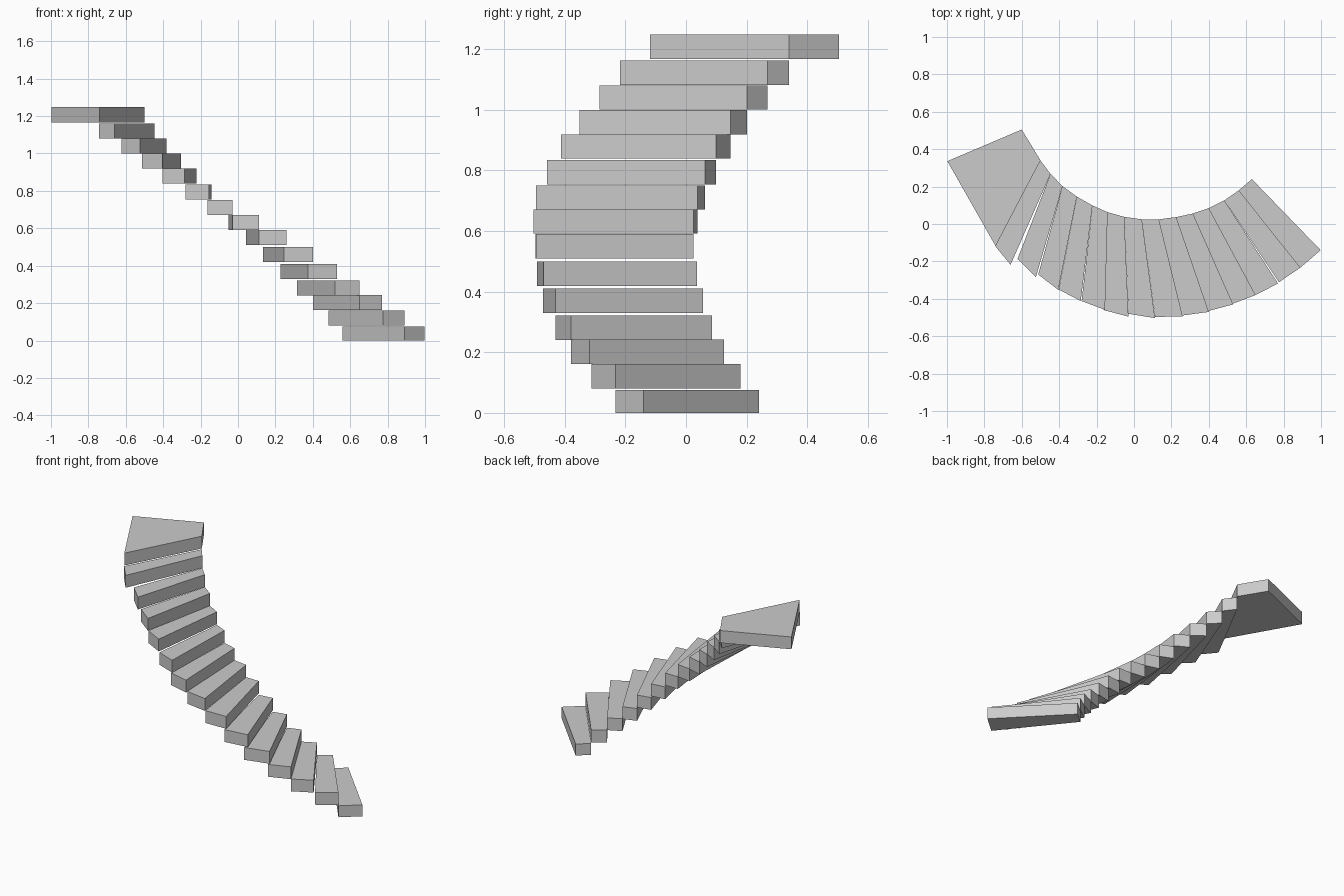
import bpy
import bmesh

# Plan curve of the inner edge: neighbouring treads share these points
INNER = [(0.63, 0.24), (0.56, 0.18), (0.483, 0.126), (0.40, 0.085), (0.315, 0.056),
         (0.226, 0.037), (0.133, 0.025), (0.042, 0.025), (-0.052, 0.038), (-0.141, 0.063),
         (-0.222, 0.099), (-0.305, 0.146), (-0.382, 0.202), (-0.446, 0.268),
         (-0.50, 0.34), (-0.60, 0.505)]

# Outer edge of each tread: leading corner, trailing corner
OUTER = [((0.998, -0.14), (0.89, -0.233)), ((0.89, -0.233), (0.775, -0.311)),
         ((0.77, -0.318), (0.65, -0.38)), ((0.65, -0.38), (0.518, -0.43)),
         ((0.53, -0.43), (0.375, -0.471)), ((0.40, -0.47), (0.245, -0.491)),
         ((0.26, -0.494), (0.112, -0.497)), ((0.112, -0.503), (-0.03, -0.48)),
         ((-0.03, -0.495), (-0.163, -0.46)), ((-0.155, -0.459), (-0.28, -0.412)),
         ((-0.285, -0.412), (-0.403, -0.35)), ((-0.405, -0.352), (-0.512, -0.27)),
         ((-0.525, -0.285), (-0.623, -0.187)), ((-0.66, -0.218), (-0.742, -0.118)),
         ((-0.74, -0.118), (-0.998, 0.336))]

# Underside height of each tread
BASE = [0.0, 0.081, 0.162, 0.241, 0.329, 0.419, 0.51, 0.591,
        0.67, 0.753, 0.8385, 0.919, 1.0, 1.081, 1.167]


def slab(name, outline, z, height):
    """Extrude a plan outline upwards into a solid slab."""
    bm = bmesh.new()
    face = bm.faces.new([bm.verts.new((x, y, z)) for x, y in outline])
    top = bmesh.ops.extrude_face_region(bm, geom=[face])["geom"]
    bmesh.ops.translate(bm, vec=(0, 0, height),
                        verts=[g for g in top if isinstance(g, bmesh.types.BMVert)])
    bmesh.ops.recalc_face_normals(bm, faces=bm.faces)
    mesh = bpy.data.meshes.new(name)
    bm.to_mesh(mesh)
    bm.free()
    bpy.context.collection.objects.link(bpy.data.objects.new(name, mesh))


# Winding treads, ending in the larger top landing
for i, ((lead, trail), z) in enumerate(zip(OUTER, BASE)):
    name = "landing" if i == len(BASE) - 1 else f"tread_{i + 1:02d}"
    slab(name, [INNER[i], INNER[i + 1], trail, lead], z, 0.075 if i == 0 else 0.0805)
